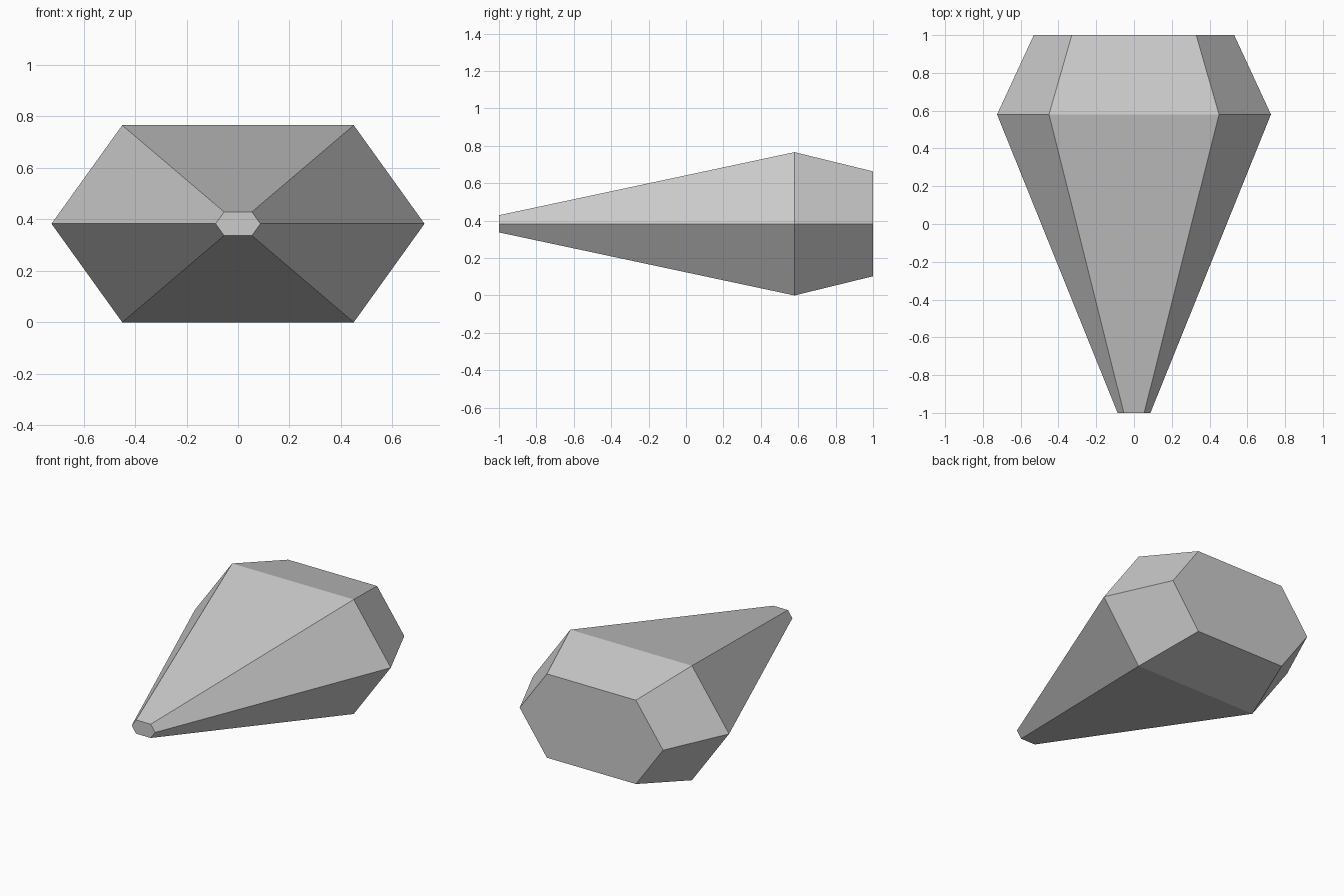
import bpy
import bmesh

cube = bpy.data.objects.get("Cube")
if cube:
    bpy.data.objects.remove(cube, do_unlink=True)

grey = bpy.data.materials.new("light_grey")
grey.use_nodes = True
colour = (0.6, 0.6, 0.6, 1)
grey.diffuse_color = colour
grey.node_tree.nodes["Principled BSDF"].inputs["Base Color"].default_value = colour

# Hexagonal section of the gem at its widest point
HALF_WIDTH, FLAT, HALF_HEIGHT = 0.725, 0.45, 0.383
hexagon = [(HALF_WIDTH, 0), (FLAT, HALF_HEIGHT), (-FLAT, HALF_HEIGHT),
           (-HALF_WIDTH, 0), (-FLAT, -HALF_HEIGHT), (FLAT, -HALF_HEIGHT)]

# Rings from narrow tip to girdle to back: (y, scale)
sections = [(-1, 0.12), (0.58, 1), (1, 0.732)]

bm = bmesh.new()
rings = [[bm.verts.new((x * s, y, HALF_HEIGHT + z * s)) for x, z in hexagon]
         for y, s in sections]
for a, b in zip(rings, rings[1:]):
    for i in range(len(hexagon)):
        j = (i + 1) % len(hexagon)
        bm.faces.new((a[i], a[j], b[j], b[i]))

# Flat end caps
bm.faces.new(rings[0])
bm.faces.new(rings[-1])
bmesh.ops.recalc_face_normals(bm, faces=bm.faces)

mesh = bpy.data.meshes.new("tapered_crystal")
bm.to_mesh(mesh)
bm.free()
mesh.materials.append(grey)
crystal = bpy.data.objects.new("tapered_crystal", mesh)
bpy.context.collection.objects.link(crystal)
